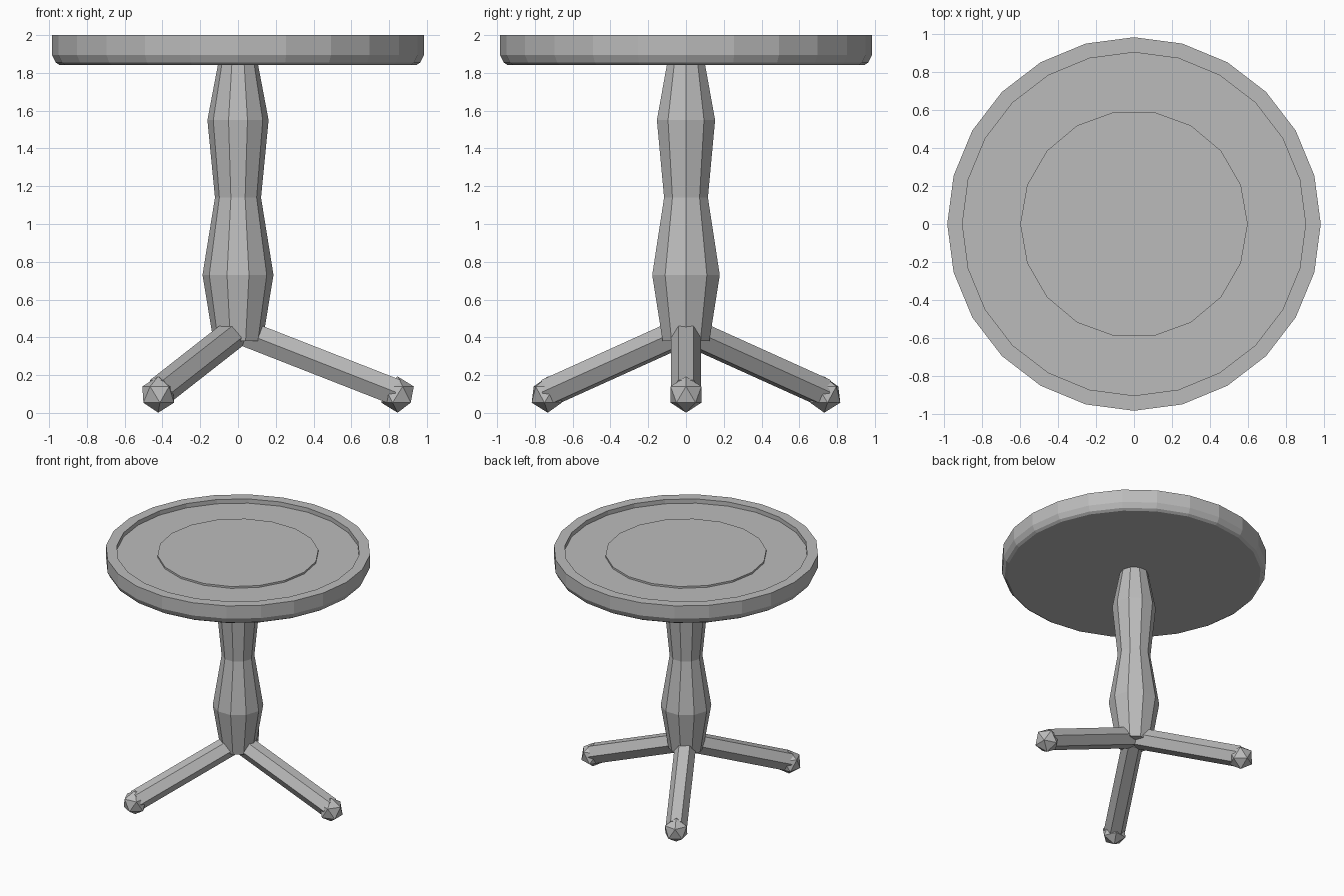
import bpy
import bmesh
from math import cos, sin, pi, radians
from mathutils import Matrix, Vector

cube = bpy.data.objects.get("Cube")
if cube:
    bpy.data.objects.remove(cube, do_unlink=True)

grey = bpy.data.materials.new("plain_grey")
grey.use_nodes = True
colour = (0.5, 0.5, 0.5, 1)
grey.diffuse_color = colour
grey.node_tree.nodes["Principled BSDF"].inputs["Base Color"].default_value = colour


def add_object(name, bm):
    bmesh.ops.recalc_face_normals(bm, faces=bm.faces)
    mesh = bpy.data.meshes.new(name)
    bm.to_mesh(mesh)
    bm.free()
    mesh.materials.append(grey)
    obj = bpy.data.objects.new(name, mesh)
    bpy.context.collection.objects.link(obj)
    return obj


def turned(name, profile, sides, matrix=Matrix()):
    """Spin a (radius, height) profile into a faceted solid with flat ends."""
    bm = bmesh.new()
    rings = []
    for r, z in profile:
        angles = [2 * pi * i / sides for i in range(sides)]
        rings.append([bm.verts.new(matrix @ Vector((r * cos(a), r * sin(a), z)))
                      for a in angles])
    for low, high in zip(rings, rings[1:]):
        for i in range(sides):
            j = (i + 1) % sides
            bm.faces.new((low[i], low[j], high[j], high[i]))
    bm.faces.new(rings[0][::-1])
    bm.faces.new(rings[-1])
    return add_object(name, bm)


# Tray-shaped top with a rounded lower edge and a shallow raised centre
turned("table_top", [(0.945, 1.842), (0.965, 1.855), (0.985, 1.895),
                     (0.985, 2.0), (0.905, 2.0), (0.905, 1.965)], 24)
turned("centre_disc", [(0.6, 1.955), (0.6, 1.98)], 18)

# Turned column
turned("column", [(0.13, 0.38), (0.188, 0.73), (0.122, 1.14),
                  (0.162, 1.55), (0.105, 1.85)], 10)

# Three sloping hexagonal legs, each ending in a faceted ball foot
start, end = Vector((0.03, 0, 0.425)), Vector((0.835, 0, 0.11))
along = (end - start).normalized()
side = Vector((0, 1, 0))
up = along.cross(side)
frame = Matrix((side, up, along)).transposed().to_4x4()
frame.translation = start

for label, angle in (("left", 0), ("back_right", 120), ("front_right", 240)):
    spin = Matrix.Rotation(radians(angle), 4, "Z")
    turned(label + "_leg", [(0.08, 0), (0.08, (end - start).length)], 6, spin @ frame)
    bm = bmesh.new()
    bmesh.ops.create_icosphere(bm, subdivisions=1, radius=0.096,
                               matrix=spin @ Matrix.Translation((0.845, 0, 0.097)))
    add_object(label + "_foot", bm)
